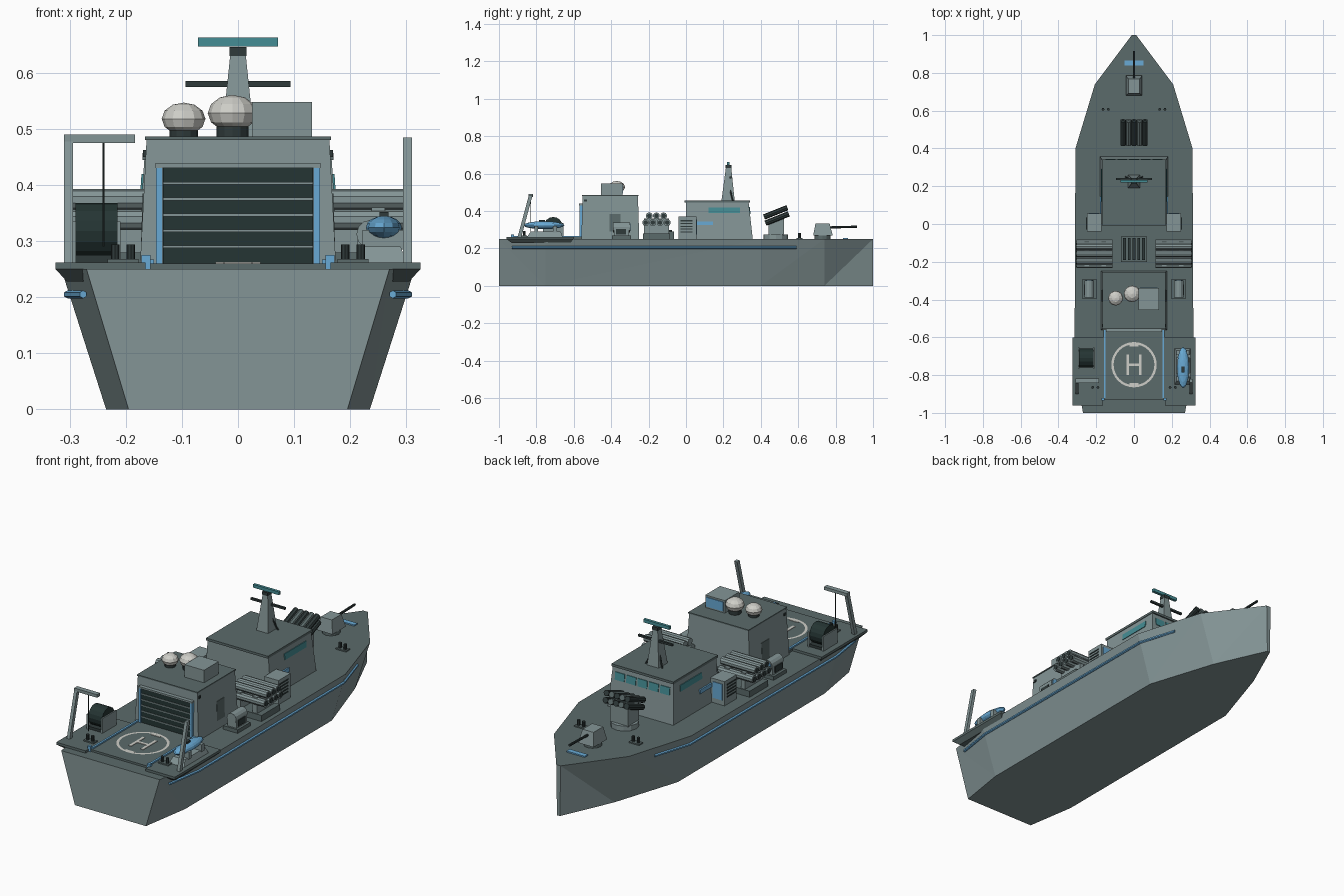
import bpy, bmesh, math
from mathutils import Vector

if "Cube" in bpy.data.objects:
    bpy.data.objects.remove(bpy.data.objects["Cube"])


def colour(name, r, g, b):
    m = bpy.data.materials.new(name)
    m.diffuse_color = (r, g, b, 1)
    m.use_nodes = True
    m.node_tree.nodes["Principled BSDF"].inputs["Base Color"].default_value = m.diffuse_color
    return m


GREY = colour("hull grey", 0.23, 0.30, 0.305)
DECK = colour("deck grey", 0.105, 0.145, 0.145)
DARK = colour("dark metal", 0.028, 0.042, 0.042)
DOOR = colour("door green black", 0.018, 0.035, 0.033)
BLUE = colour("light blue", 0.14, 0.40, 0.66)
TEAL = colour("teal glass", 0.06, 0.27, 0.30)
WHITE = colour("off white", 0.62, 0.62, 0.58)


def finish(name, bm, *mats):
    bmesh.ops.recalc_face_normals(bm, faces=bm.faces)
    me = bpy.data.meshes.new(name)
    bm.to_mesh(me)
    bm.free()
    for m in mats:
        me.materials.append(m)
    ob = bpy.data.objects.new(name, me)
    bpy.context.collection.objects.link(ob)
    return ob


def frustum(name, mat, x0, x1, y0, y1, z0, z1, top=None):
    """Box, or tapered box when top = (x0, x1, y0, y1) is given."""
    bm = bmesh.new()
    rings = []
    for (a, b, c, d), z in (((x0, x1, y0, y1), z0), (top or (x0, x1, y0, y1), z1)):
        rings.append([bm.verts.new(p) for p in ((a, c, z), (b, c, z), (b, d, z), (a, d, z))])
    lo, hi = rings
    bm.faces.new(lo)
    bm.faces.new(hi)
    for i in range(4):
        j = (i + 1) % 4
        bm.faces.new((lo[i], lo[j], hi[j], hi[i]))
    return finish(name, bm, mat)


def sbox(s, name, mat, xi, xo, *rest):
    """Box given by inner and outer distance from the centre line, on side s."""
    a, b = sorted((s * xi, s * xo))
    return frustum(name, mat, a, b, *rest)


def rod(name, mat, p, q, r, n=8, r2=None):
    p, q = Vector(p), Vector(q)
    bm = bmesh.new()
    bmesh.ops.create_cone(bm, cap_ends=True, segments=n, radius1=r,
                          radius2=r if r2 is None else r2, depth=(q - p).length)
    rot = (q - p).to_track_quat('Z', 'Y').to_matrix()
    bmesh.ops.rotate(bm, verts=bm.verts, matrix=rot)
    bmesh.ops.translate(bm, verts=bm.verts, vec=(p + q) / 2)
    return finish(name, bm, mat)


def ball(name, mat, c, size, u=12, v=6):
    bm = bmesh.new()
    bmesh.ops.create_uvsphere(bm, u_segments=u, v_segments=v, radius=1)
    bmesh.ops.scale(bm, verts=bm.verts, vec=size)
    bmesh.ops.translate(bm, verts=bm.verts, vec=c)
    return finish(name, bm, mat)


# hull: sections of (y, deck half width, bottom half width)
bm = bmesh.new()
secs = []
for y, t, b in ((-1, .27, .195), (-.75, .315, .235), (.4, .31, .235), (.74, .207, .125), (1, .012, .008)):
    secs.append([bm.verts.new(p) for p in ((-b, y, 0), (b, y, 0), (t, y, .25), (-t, y, .25))])
for k, (a, c) in enumerate(zip(secs, secs[1:])):
    bm.faces.new((a[0], a[1], c[1], c[0]))
    bm.faces.new((a[3], a[2], c[2], c[3]))
    for lo, hi in ((0, 3), (1, 2)):
        if k == 0:
            bm.faces.new((c[lo], a[hi], a[lo]))
            bm.faces.new((c[lo], c[hi], a[hi]))
        else:
            bm.faces.new((a[lo], c[hi], c[lo]))
            bm.faces.new((a[lo], a[hi], c[hi]))
bm.faces.new(secs[0])
bm.faces.new(secs[-1])
bm.normal_update()
hull = finish("hull", bm, GREY, DECK)
for f in hull.data.polygons:
    f.material_index = int(f.normal.z > 0.9)

# forward deckhouse with windows, roof
frustum("deckhouse", GREY, -.18, .18, 0, .357, .25, .445, (-.167, .167, 0, .335))
frustum("deckhouse_roof", DECK, -.17, .17, -.008, .342, .445, .457)
frustum("side_windows", TEAL, -.174, .174, .12, .29, .39, .42, (-.172, .172, .12, .29))
for i in range(5):
    x = (i - 2) * .062
    frustum("front_window", TEAL, x - .026, x + .026, .3, .345, .385, .422, (x - .026, x + .026, .3, .341))
frustum("side_markers", BLUE, -.181, .181, .055, .145, .325, .345)

# mast, radar and yard
frustum("mast", GREY, -.032, .032, .19, .26, .457, .63, (-.014, .014, .213, .242))
frustum("mast_cap", DARK, -.015, .015, .211, .244, .63, .646)
frustum("radar_bar", TEAL, -.071, .071, .219, .233, .647, .663)
frustum("mast_yard", DARK, -.094, .094, .232, .243, .575, .585)
for s in (-1, 1):
    rod("mast_stay", DARK, (s * .045, .25, .455), (s * .012, .23, .54), .004, 6)

# hangar with roller door
frustum("hangar", GREY, -.175, .175, -.56, -.25, .25, .48, (-.163, .163, -.552, -.257))
frustum("hangar_roof", DECK, -.166, .166, -.556, -.254, .48, .486)
frustum("hangar_door", DOOR, -.134, .134, -.565, -.54, .26, .43)
for i in range(5):
    z = .29 + i * .0283
    frustum("door_slat", GREY, -.134, .134, -.568, -.55, z - .0025, z + .0025)
frustum("door_lintel", GREY, -.147, .147, -.572, -.54, .43, .439)
frustum("hangar_side_doors", DECK, -.174, .174, -.41, -.35, .255, .385, (-.170, .170, -.41, -.35))
frustum("roof_cabinet", GREY, .025, .132, -.455, -.34, .486, .548)
frustum("cabinet_panel", BLUE, .032, .125, -.342, -.336, .494, .54)
for x, y, r, z in ((-.01, -.37, .044, .528), (-.097, -.393, .039, .518)):
    rod("radome_base", DARK, (x, y, .484), (x, y, z - .01), r * .65, 12)
    ball("radome", WHITE, (x, y, z), (r, r, r * .74))

# helicopter pad with markings
frustum("landing_pad", DECK, -.165, .165, -.93, -.555, .25, .26)
bm = bmesh.new()
pts = [[bm.verts.new((r * math.cos(a), -.745 + r * math.sin(a), .2625)) for r in (.108, .12)]
       for a in (i * math.tau / 32 for i in range(32))]
for i in range(32):
    a, b = pts[i], pts[(i + 1) % 32]
    bm.faces.new((a[0], a[1], b[1], b[0]))
finish("pad_ring", bm, WHITE)
for s in (-1, 1):
    sbox(s, "pad_letter_post", WHITE, .026, .04, -.8, -.69, .259, .2625)
    frustum("pad_tick", WHITE, -.025, .025, -.745 + s * .102 - .005, -.745 + s * .102 + .005, .259, .2625)
frustum("pad_letter_bar", WHITE, -.03, .03, -.752, -.738, .259, .2625)

# central ventilator with slats
frustum("vent_box", DECK, -.068, .068, -.2, -.065, .25, .29)
for i in range(5):
    x = (i - 2) * .025
    frustum("vent_slat", DARK, x - .007, x + .007, -.19, -.075, .288, .298)

# bow rocket launcher
rod("launcher_base", GREY, (0, .48, .25), (0, .48, .275), .065, 12)
frustum("launcher_yoke", GREY, -.05, .05, .44, .525, .27, .36)
for row in range(2):
    for i in range(5):
        x, z = (i - 2) * .029, row * .033
        rod("launcher_tube", DECK if i % 2 else DARK, (x, .425 - row * .008, .335 + z),
            (x, .55 - row * .008, .385 + z), .0145)

# bow gun and deck hatch
rod("gun_ring", DECK, (0, .73, .25), (0, .73, .27), .042, 12)
frustum("gun_turret", GREY, -.043, .043, .68, .785, .268, .332, (-.03, .03, .692, .768))
rod("gun_barrel", DARK, (0, .76, .312), (0, .915, .316), .006)
frustum("bow_plate", BLUE, -.05, .05, .84, .865, .249, .256)

for s in (-1, 1):
    # rubbing rail along the hull
    path = [(-.93, .276), (-.74, .304), (.4, .300), (.59, .242)]
    for (ya, xa), (yb, xb) in zip(path, path[1:]):
        rod("rub_rail", BLUE, (s * xa, ya, .205), (s * xb, yb, .205), .007, 6)
    # hangar door posts and pad rails
    sbox(s, "door_post", BLUE, .135, .146, -.57, -.545, .26, .43)
    sbox(s, "pad_rail", BLUE, .15, .16, -.92, -.56, .258, .267)
    sbox(s, "pad_lamp", BLUE, .156, .172, -.935, -.92, .25, .275)
    sbox(s, "hangar_lamp", DARK, .16, .169, -.545, -.53, .45, .462)
    # bollards fore and aft
    for y, x, z in ((.607, .15, .25), (-.865, .205, .262)):
        sbox(s, "bollard_plate", DECK, x - .028, x + .028, y - .015, y + .015, z - .002, z + .006)
        for d in (-.014, .014):
            rod("bollard", DARK, (s * (x + d), y, z), (s * (x + d), y, z + .032), .0075)
    # side lockers with louvres
    sbox(s, "locker", GREY, .172, .25, -.04, .055, .25, .37)
    sbox(s, "locker_front", BLUE, .185, .238, .05, .058, .275, .355)
    for i in range(5):
        sbox(s, "locker_louvre", DARK, .24, .253, -.03, .035, .285 + i * .015, .291 + i * .015)
    # missile canisters pointing outboard
    sbox(s, "missile_base", DECK, .135, .29, -.23, -.085, .25, .28)
    for x in (.16, .25):
        sbox(s, "missile_cradle", GREY, x - .012, x + .012, -.225, -.09, .27, .36)
    for row, n in ((0, 4), (1, 3)):
        for i in range(n):
            y, z = -.158 + (i - (n - 1) / 2) * .0385, .338 + row * .036
            rod("missile_tube", GREY, (s * .115, y, z), (s * .305, y, z), .0185, 10)
            rod("missile_cap", DARK, (s * .304, y, z), (s * .308, y, z), .012, 10)
    # small torpedo mounts beside the hangar
    sbox(s, "mount_base", DECK, .195, .275, -.395, -.295, .25, .268)
    sbox(s, "mount_body", GREY, .213, .262, -.385, -.305, .268, .31)
    rod("mount_drum", GREY, (s * .237, -.39, .312), (s * .237, -.3, .312), .026, 12)
    rod("mount_drum_cap", BLUE, (s * .237, -.301, .312), (s * .237, -.296, .312), .02, 12)
    sbox(s, "mount_hatch", DARK, .26, .266, -.375, -.32, .275, .305)
    # flared stern platform
    a, b = sorted((s * .165, s * .305))
    c, d = sorted((s * .165, s * .325))
    frustum("stern_platform", DECK, a, b, -.93, -.62, .228, .25, (c, d, -.96, -.6))
    sbox(s, "stern_platform_top", DECK, .165, .325, -.96, -.6, .25, .262)
    # leaning davit post
    a, b = sorted((s * .294, s * .31))
    frustum("davit_post", GREY, a, b, -.9, -.88, .262, .485, (a, b, -.84, -.82))

# davit arm, cable and winch on the left
frustum("davit_arm", GREY, -.31, -.184, -.842, -.818, .475, .49)
rod("davit_cable", DARK, (-.24, -.83, .475), (-.24, -.83, .29), .002, 6)
rod("winch_drum", DOOR, (-.29, -.71, .318), (-.215, -.71, .318), .05, 16)
for x in (-.296, -.216):
    frustum("winch_side", GREY, x, x + .007, -.765, -.655, .262, .335)
frustum("winch_bed", DARK, -.292, -.212, -.76, -.66, .262, .275)

# small boat in its cradle on the right
frustum("boat_cradle", GREY, .215, .3, -.85, -.66, .262, .29, (.225, .29, -.83, -.67))
for y in (-.8, -.7):
    frustum("cradle_arm", GREY, .222, .298, y - .01, y + .01, .285, .32)
ball("small_boat", BLUE, (.26, -.76, .324), (.032, .11, .021), 12, 8)
frustum("boat_console", DARK, .252, .268, -.785, -.755, .335, .352)
